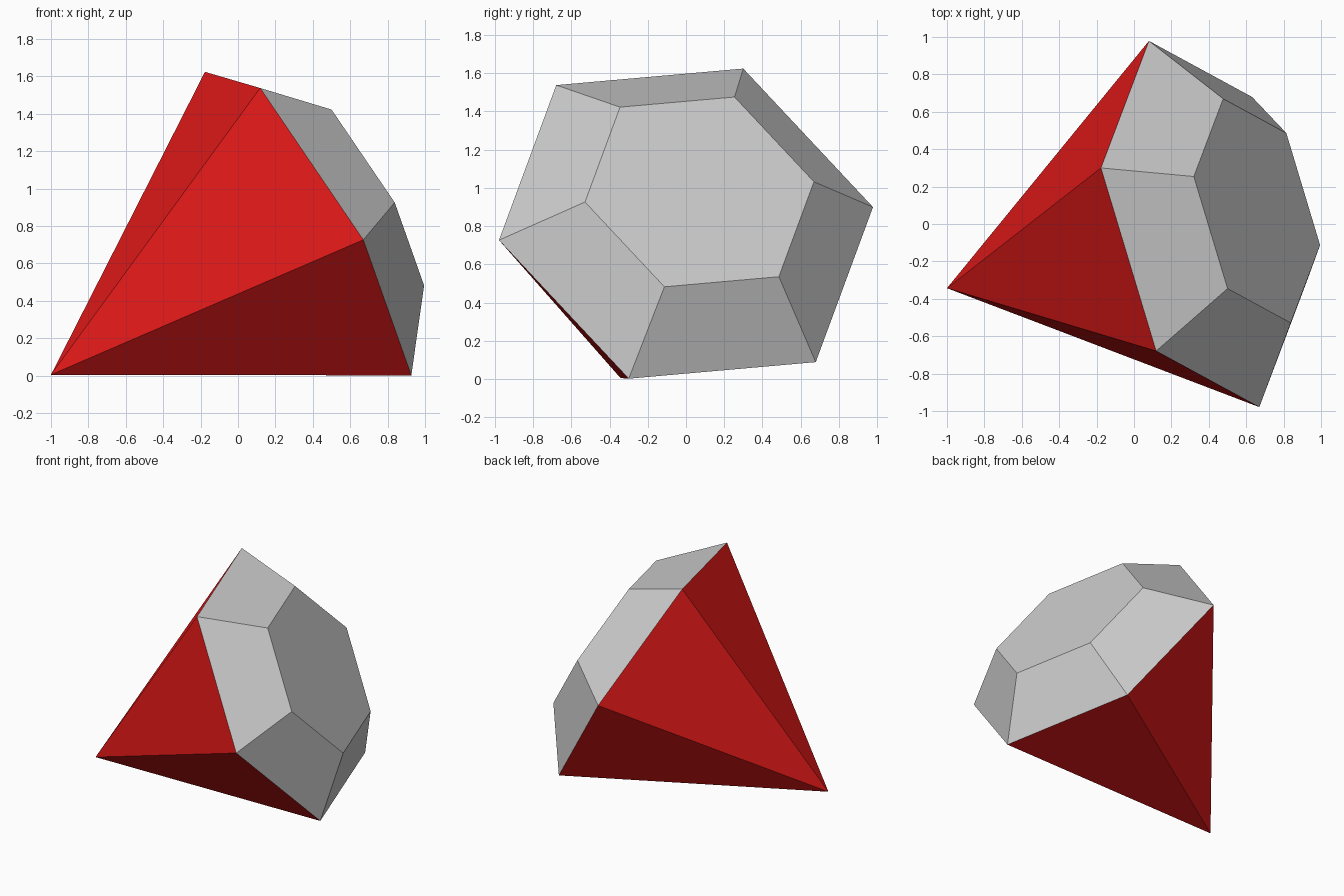
import bpy
import bmesh
from math import cos, sin, pi
from mathutils import Vector

if "Cube" in bpy.data.objects:
    bpy.data.objects.remove(bpy.data.objects["Cube"])

SIDES = 6
GIRDLE_RADIUS, TABLE_RADIUS, CROWN_HEIGHT = 1.026, 0.628, 0.335

# Tilted gem axis: from the resting tip through the girdle centre
tip = Vector((-1.0, -0.343, 0.005))
centre = Vector((0.375, 0.0, 0.813))
axis = (centre - tip).normalized()
u = Vector((-0.255, -0.678, 0.725))
u = (u - axis * u.dot(axis)).normalized()
v = axis.cross(u)


def ring(bm, radius, height):
    """Regular polygon of vertices around the gem axis."""
    angles = [2 * pi * i / SIDES for i in range(SIDES)]
    return [bm.verts.new(centre + axis * height + radius * (u * cos(a) + v * sin(a)))
            for a in angles]


def finish(bm, name):
    mesh = bpy.data.meshes.new(name)
    bm.to_mesh(mesh)
    bm.free()
    obj = bpy.data.objects.new(name, mesh)
    bpy.context.collection.objects.link(obj)
    return obj


# Crown: six sloping facets and the flat table
bm = bmesh.new()
girdle = ring(bm, GIRDLE_RADIUS, 0)
table = ring(bm, TABLE_RADIUS, CROWN_HEIGHT)
for i in range(SIDES):
    j = (i + 1) % SIDES
    bm.faces.new((girdle[i], girdle[j], table[j], table[i]))
bm.faces.new(table)
finish(bm, "gem_crown")

# Pavilion: six red triangles meeting at the tip
bm = bmesh.new()
girdle = ring(bm, GIRDLE_RADIUS, 0)
point = bm.verts.new(tip)
for i in range(SIDES):
    bm.faces.new((point, girdle[(i + 1) % SIDES], girdle[i]))
pavilion = finish(bm, "gem_pavilion")

red = bpy.data.materials.new("red")
red.diffuse_color = (0.8, 0.01, 0.01, 1.0)
red.use_nodes = True
red.node_tree.nodes["Principled BSDF"].inputs["Base Color"].default_value = red.diffuse_color
pavilion.data.materials.append(red)
